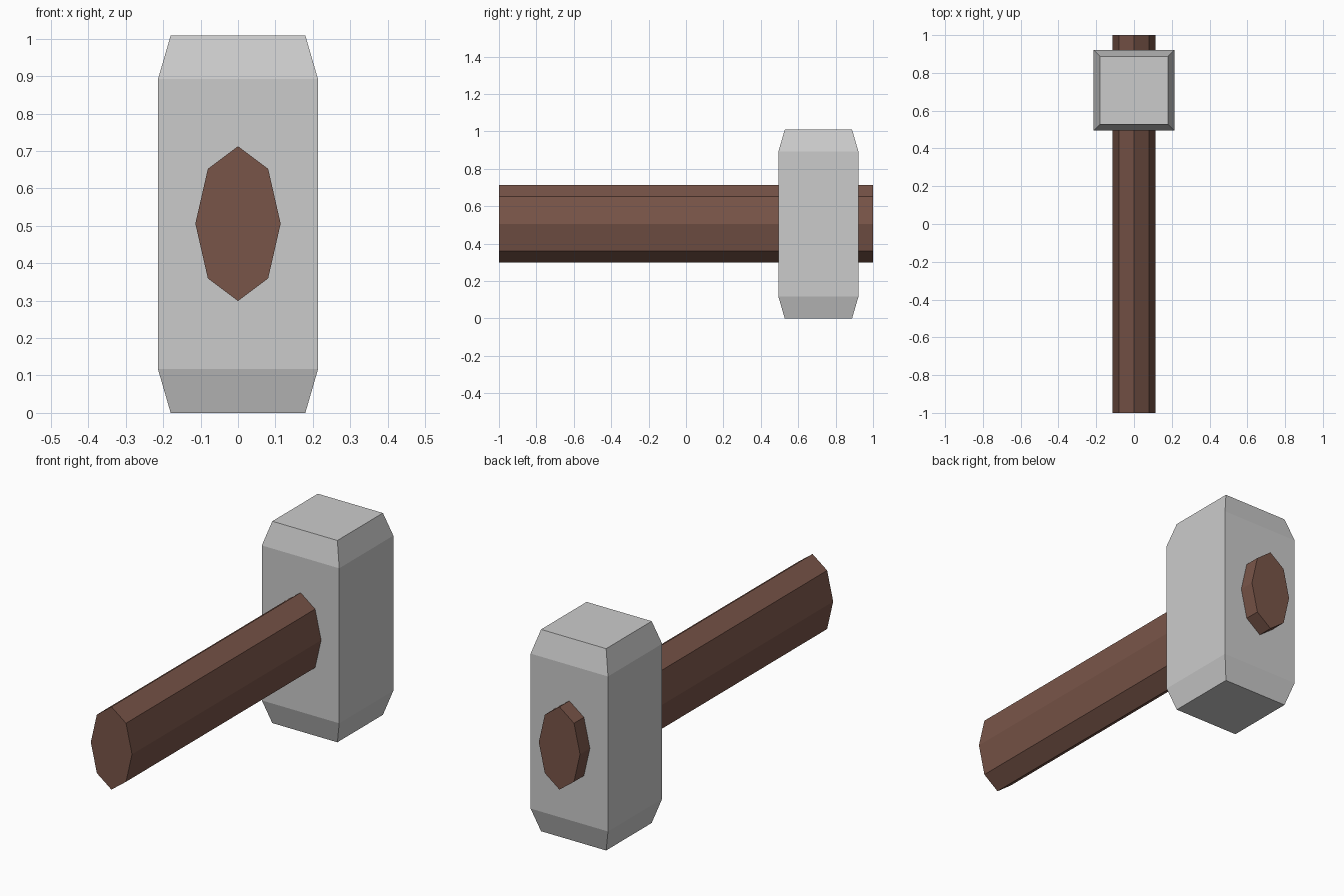
import bpy, bmesh
from math import sin, cos, pi

if "Cube" in bpy.data.objects:
    bpy.data.objects.remove(bpy.data.objects["Cube"])


def loft(name, rings):
    """Closed solid through matching rings of points, capped at both ends."""
    bm = bmesh.new()
    loops = [[bm.verts.new(p) for p in ring] for ring in rings]
    n = len(loops[0])
    for a, b in zip(loops, loops[1:]):
        for i in range(n):
            j = (i + 1) % n
            bm.faces.new((a[i], a[j], b[j], b[i]))
    bm.faces.new(loops[0])
    bm.faces.new(loops[-1])
    bmesh.ops.recalc_face_normals(bm, faces=bm.faces)
    mesh = bpy.data.meshes.new(name)
    bm.to_mesh(mesh)
    bm.free()
    obj = bpy.data.objects.new(name, mesh)
    bpy.context.collection.objects.link(obj)
    return obj


# Head: square block tapering at both striking ends
HEAD_Y = 0.708
sections = [(0.0, 0.18), (0.117, 0.214), (0.892, 0.214), (1.009, 0.18)]
loft("hammer_head", [
    [(sx * h, HEAD_Y + sy * h, z)
     for sx, sy in ((-1, -1), (1, -1), (1, 1), (-1, 1))]
    for z, h in sections])

# Handle: stretched octagon running right through the head
handle = loft("handle", [
    [(0.114 * cos(i * pi / 4), y, 0.506 + 0.207 * sin(i * pi / 4))
     for i in range(8)]
    for y in (-1.0, 1.0)])

wood = bpy.data.materials.new("brown_wood")
wood.diffuse_color = (0.19, 0.09, 0.065, 1)
wood.use_nodes = True
wood.node_tree.nodes["Principled BSDF"].inputs["Base Color"].default_value = wood.diffuse_color
handle.data.materials.append(wood)
